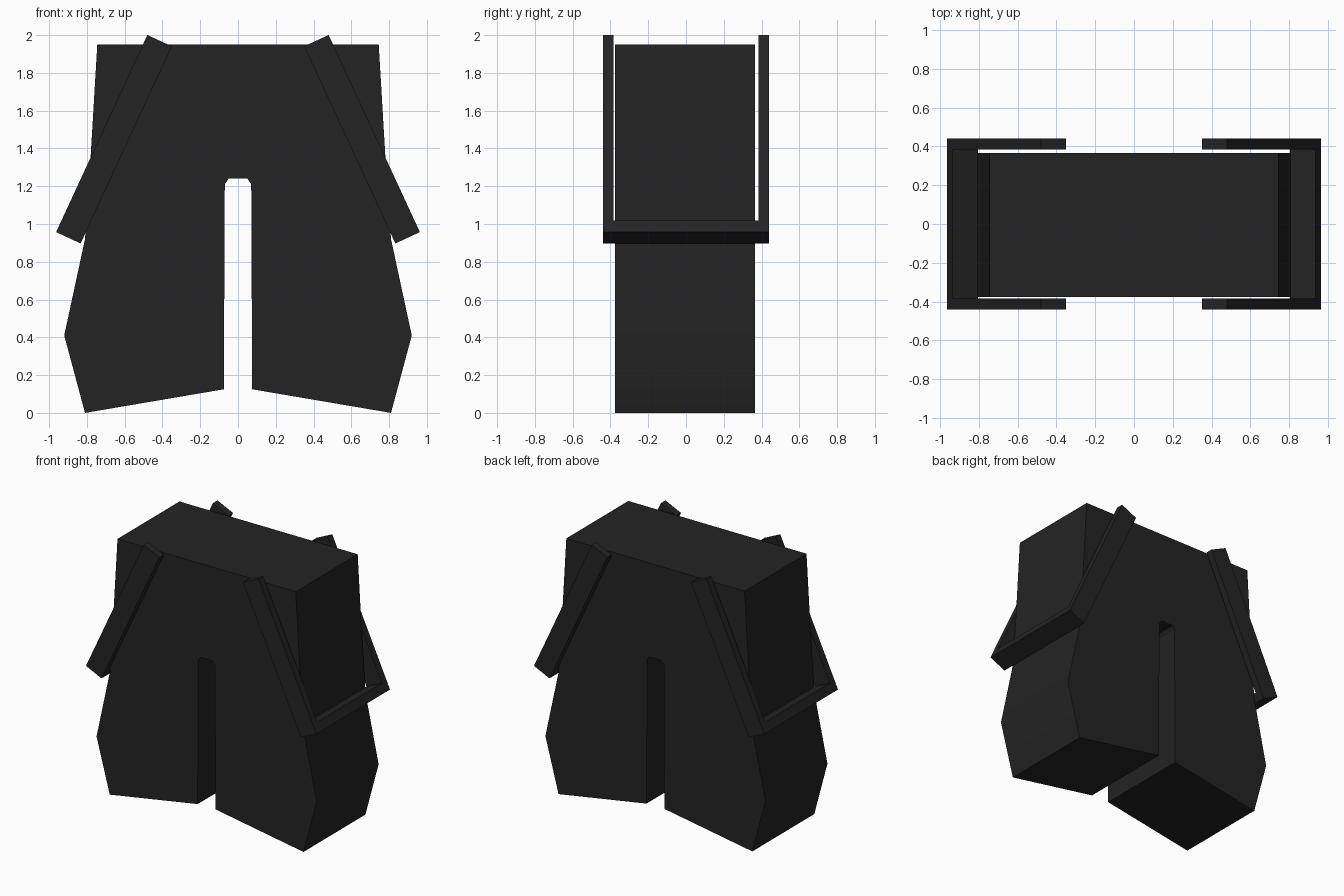
import bpy, bmesh
from mathutils import Vector

if "Cube" in bpy.data.objects:
    bpy.data.objects.remove(bpy.data.objects["Cube"])

black = bpy.data.materials.new("soft black")
black.diffuse_color = (0.017, 0.017, 0.017, 1)
black.use_nodes = True
black.node_tree.nodes["Principled BSDF"].inputs["Base Color"].default_value = black.diffuse_color


def extrude_panels(name, panels, place, a, b):
    """Extrude flat 2D panels from depth a to depth b; place maps (u, v, depth) to a point."""
    bm = bmesh.new()
    for panel in panels:
        bm.faces.new([bm.verts.new(place(u, v, a)) for u, v in panel])
    bmesh.ops.remove_doubles(bm, verts=bm.verts, dist=1e-4)
    moved = bmesh.ops.extrude_face_region(bm, geom=bm.faces[:], use_keep_orig=True)
    shift = place(0, 0, b) - place(0, 0, a)
    bmesh.ops.translate(bm, vec=shift,
                        verts=[g for g in moved["geom"] if isinstance(g, bmesh.types.BMVert)])
    bmesh.ops.recalc_face_normals(bm, faces=bm.faces)
    mesh = bpy.data.meshes.new(name)
    bm.to_mesh(mesh)
    bm.free()
    mesh.materials.append(black)
    obj = bpy.data.objects.new(name, mesh)
    bpy.context.collection.objects.link(obj)
    bpy.context.view_layer.objects.active = obj
    bpy.ops.object.select_all(action='DESELECT')
    obj.select_set(True)
    bpy.ops.object.shade_smooth_by_angle(angle=0.5)
    return obj


def mirrored(points):
    return [(-x, z) for x, z in reversed(points)]


# Trousers: two flared legs joined by a hip panel
leg = [(.745, 1.95), (.07, 1.21), (.075, .125), (.81, 0), (.92, .41), (.81, .92), (.78, 1.36)]
hip = [(-.745, 1.95), (-.07, 1.21), (-.05, 1.24), (.05, 1.24), (.07, 1.21), (.745, 1.95)]
extrude_panels("trousers", [leg, mirrored(leg), hip],
               lambda u, v, d: Vector((u, d, v)), -.375, .365)

# Hanging straps: slanted U-shaped bands looping around each side
length, thick = 1.15, .068
band = [(-.44, length), (-.44, 0), (.44, 0), (.44, length),
        (.385, length), (.385, thick), (-.385, thick), (-.385, length)]
for side, name in ((-1, "left_strap"), (1, "right_strap")):
    corner = Vector((side * .963, 0, .957))
    along = Vector((-side * .42, 0, .9075))
    across = Vector((-side * .9075, 0, -.42))
    extrude_panels(name, [band],
                   lambda u, v, d: corner + Vector((0, u, 0)) + along * v + across * d, 0, .143)
